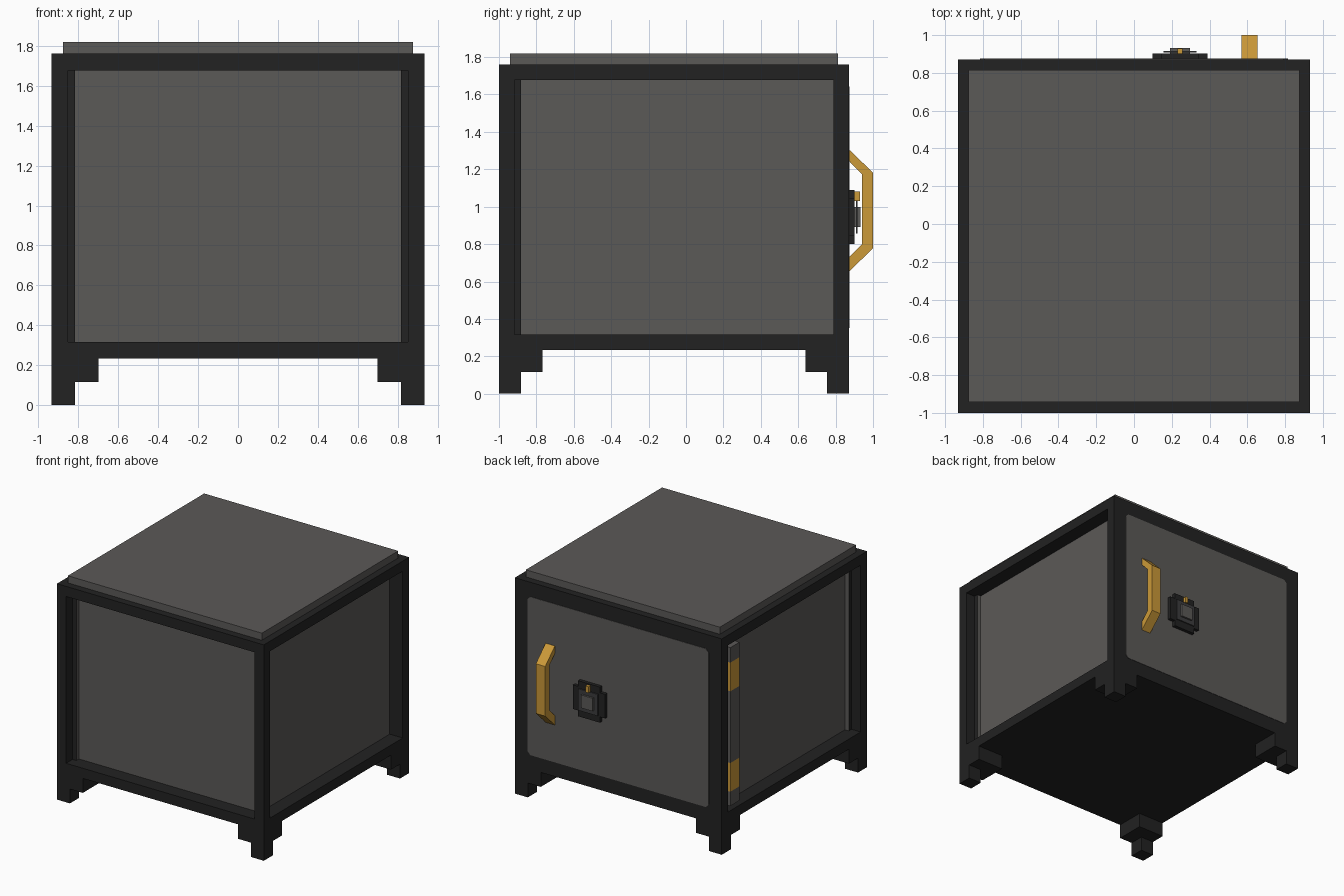
import bpy, bmesh
from mathutils import Vector

if "Cube" in bpy.data.objects:
    bpy.data.objects.remove(bpy.data.objects["Cube"])

U = 0.117            # width of the frame bars
X, Y0, Y1 = 0.933, -1.0, 0.872
Z0, Z1 = 0.235, 1.76


def material(name, rgb):
    m = bpy.data.materials.new(name)
    m.diffuse_color = (*rgb, 1)
    m.use_nodes = True
    m.node_tree.nodes["Principled BSDF"].inputs["Base Color"].default_value = m.diffuse_color
    return m


DARK = material("black_iron", (0.016, 0.016, 0.016))
GREY = material("grey_steel", (0.105, 0.100, 0.096))
MID = material("dark_steel", (0.045, 0.045, 0.047))
GOLD = material("brass", (0.60, 0.32, 0.04))


def finish(name, bm, *mats):
    bmesh.ops.recalc_face_normals(bm, faces=bm.faces[:])
    me = bpy.data.meshes.new(name)
    bm.to_mesh(me)
    bm.free()
    ob = bpy.data.objects.new(name, me)
    bpy.context.collection.objects.link(ob)
    for m in mats:
        me.materials.append(m)
    return ob


def box_mesh(lo, hi):
    bm = bmesh.new()
    bmesh.ops.create_cube(bm, size=1)
    for v in bm.verts:
        v.co = Vector([lo[i] if v.co[i] < 0 else hi[i] for i in range(3)])
    return bm


def box(name, lo, hi, mat):
    return finish(name, box_mesh(lo, hi), mat)


def prism(name, pts, axis, a, b, mat):
    """Extrude a 2D outline along x (pts are y,z) or y (pts are x,z)."""
    bm = bmesh.new()
    vs = [bm.verts.new((a, p, q) if axis == "x" else (p, a, q)) for p, q in pts]
    f = bm.faces.new(vs)
    ext = bmesh.ops.extrude_face_region(bm, geom=[f])["geom"]
    d = Vector((b - a, 0, 0) if axis == "x" else (0, b - a, 0))
    bmesh.ops.translate(bm, verts=[g for g in ext if isinstance(g, bmesh.types.BMVert)], vec=d)
    return finish(name, bm, mat)


# Cabinet body: recessed steel panels on the front and both sides
bm = box_mesh((-X, Y0, Z0), (X, Y1, Z1))
bm.normal_update()
sides = [f for f in bm.faces if f.normal.y < -0.5 or abs(f.normal.x) > 0.5]
for f in sides:
    n = f.normal.copy()
    bmesh.ops.inset_individual(bm, faces=[f], thickness=U)
    inner = bmesh.ops.extrude_face_region(bm, geom=[f])["geom"]
    bmesh.ops.translate(bm, verts=[g for g in inner if isinstance(g, bmesh.types.BMVert)], vec=-n * U)
    for g in inner:
        if isinstance(g, bmesh.types.BMFace):
            g.material_index = 1
    if f.is_valid:
        bm.faces.remove(f)
finish("cabinet_body", bm, DARK, GREY)

# Top slab
box("top_slab", (-0.875, -0.942, Z1), (0.875, 0.814, 1.818), GREY)

# Stepped feet at the four corners
for sx, xn in ((-1, "left"), (1, "right")):
    for y, sy, yn in ((Y0, 1, "front"), (Y1, -1, "back")):
        for part, w, za, zb in (("foot", U, 0, U), ("foot_bracket", 2 * U, U, Z0)):
            xs = sorted((sx * X, sx * (X - w)))
            ys = sorted((y, y + sy * w))
            box(f"{yn}_{xn}_{part}", (xs[0], ys[0], za), (xs[1], ys[1], zb), DARK)

# Door with clipped corners
dx, da, db, c = X - U, Z0 + U, Z1 - U, 0.025
door = [(-dx + c, da), (dx - c, da), (dx, da + c), (dx, db - c),
        (dx - c, db), (-dx + c, db), (-dx, db - c), (-dx, da + c)]
prism("door", door, "y", Y1 - 0.02, Y1 + 0.003, GREY)

# Hinge strip beside the door, with two brass barrels
ya, yb = Y1 - 2 * U, Y1 - U
levels = [da, 4 * U, 6 * U, 11 * U, 13 * U, db]
for i in range(5):
    brass = i % 2 == 1
    box("hinge_barrel" if brass else "hinge_strip", (-X + 0.004, ya, levels[i]),
        (-X + U, yb, levels[i + 1]), GOLD if brass else GREY)

# Bent brass handle
handle = [(0.87, 1.307), (1.0, 1.182), (1.0, 0.777), (0.87, 0.652),
          (0.87, 0.727), (0.942, 0.80), (0.942, 1.172), (0.87, 1.246)]
prism("door_handle", handle, "x", 0.57, 0.654, GOLD)

# Combination lock: stepped base, dial plate, knob and marker
cx, cz = 0.243, 0.945


def lock_box(name, w, h, y0, y1, mat):
    box(name, (cx - w, y0, cz - h), (cx + w, y1, cz + h), mat)


a, b = 0.145, 0.098
base = [(a, -b), (a, b), (b, b), (b, a), (-b, a), (-b, b),
        (-a, b), (-a, -b), (-b, -b), (-b, -a), (b, -a), (b, -b)]
prism("lock_base", [(cx + p, cz + q) for p, q in base], "y", 0.87, 0.902, DARK)
lock_box("dial_plate", 0.088, 0.088, 0.908, 0.917, MID)
lock_box("dial_knob", 0.053, 0.053, 0.90, 0.932, GREY)
box("dial_marker", (cx - 0.013, 0.90, 1.03), (cx + 0.013, 0.93, 1.08), GOLD)
